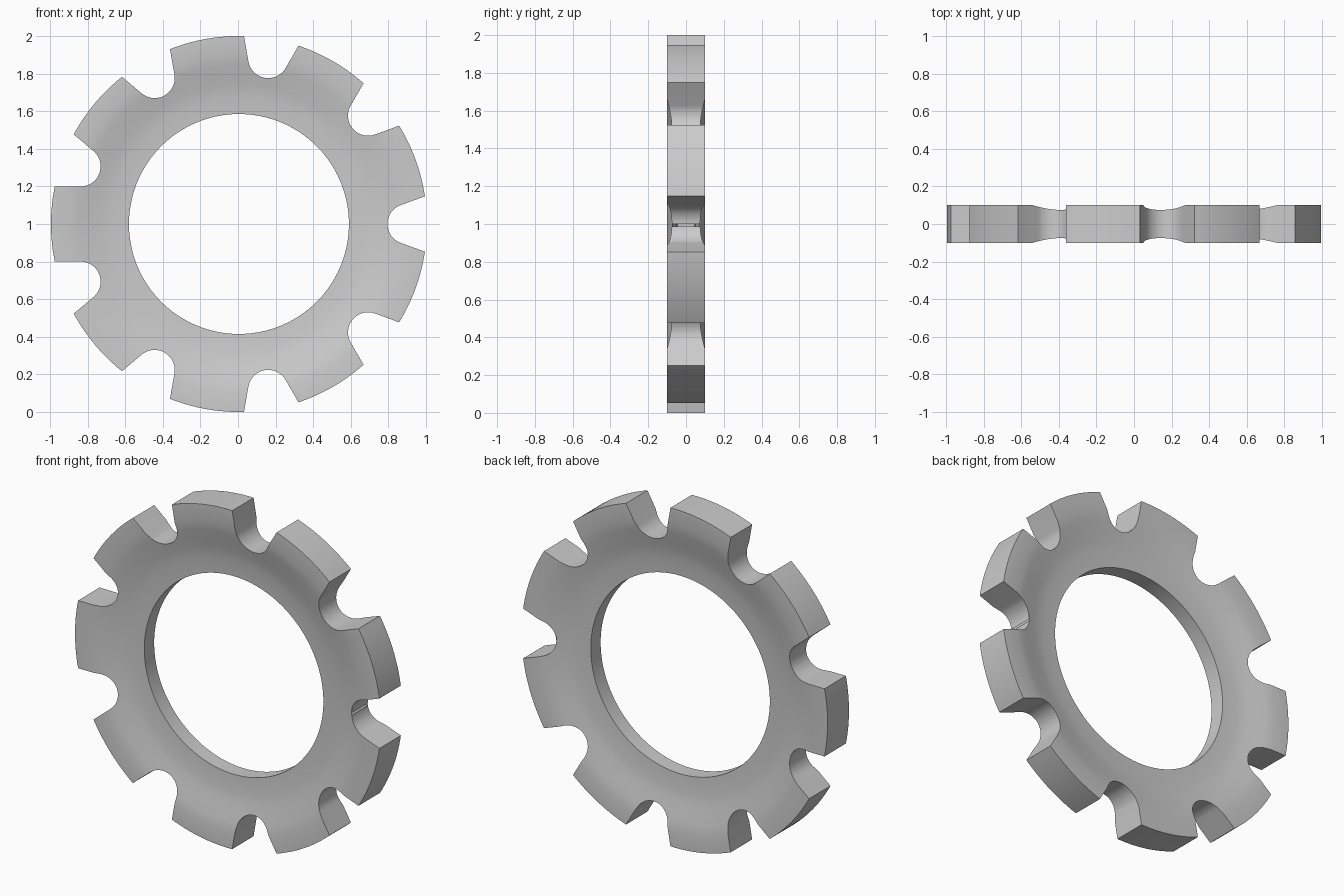
import bpy, bmesh
from math import sin, cos, tan, radians, tau

if "Cube" in bpy.data.objects:
    bpy.data.objects.remove(bpy.data.objects["Cube"], do_unlink=True)

SLOTS = 9
SEGMENTS = 180
BORE = 0.585
FLARE = radians(20)                    # slot walls run parallel to the tooth axes
ARC_X, ARC_R = 0.897, 0.107            # rounded slot bottom
CENTRE = (0.005, 0, 1)

steel = bpy.data.materials.new("plain_grey")
steel.use_nodes = True
grey = (0.6, 0.6, 0.6, 1)
steel.diffuse_color = grey
steel.node_tree.nodes["Principled BSDF"].inputs["Base Color"].default_value = grey


def make_object(name, bm):
    bmesh.ops.recalc_face_normals(bm, faces=bm.faces)
    mesh = bpy.data.meshes.new(name)
    bm.to_mesh(mesh)
    bm.free()
    mesh.materials.append(steel)
    obj = bpy.data.objects.new(name, mesh)
    obj.location = CENTRE
    bpy.context.collection.objects.link(obj)
    return obj


# Ring body: dished cross-section (radius, half thickness) turned around y
half = [(BORE, 0.046), (0.68, 0.051), (0.74, 0.062), (0.79, 0.075),
        (0.85, 0.089), (0.9, 0.1), (1.0, 0.1)]
section = [(r, -t) for r, t in half] + [(r, t) for r, t in reversed(half)]
bm = bmesh.new()
loops = []
for i in range(SEGMENTS):
    a = tau * i / SEGMENTS
    loops.append([bm.verts.new((r * cos(a), y, r * sin(a))) for r, y in section])
for i in range(SEGMENTS):
    here, there = loops[i - 1], loops[i]
    for j in range(len(section)):
        bm.faces.new((here[j - 1], here[j], there[j], there[j - 1]))
ring = make_object("notched_ring", bm)

# Slot cutters: flared notch with a round bottom, repeated around the rim
STEPS = 20
end = 1.1
wall = (end - BORE) * tan(FLARE)
outline = [(end, wall)]
for k in range(STEPS + 1):
    a = radians(90) + FLARE + (radians(180) - 2 * FLARE) * k / STEPS
    outline.append((ARC_X + ARC_R * cos(a), ARC_R * sin(a)))
outline.append((end, -wall))

bm = bmesh.new()
for s in range(SLOTS):
    a = tau * s / SLOTS
    front, back = [[bm.verts.new((x * cos(a) - z * sin(a), y, x * sin(a) + z * cos(a)))
                    for x, z in outline] for y in (-0.2, 0.2)]
    bm.faces.new(front)
    bm.faces.new(back)
    for k in range(len(outline)):
        bm.faces.new((front[k - 1], front[k], back[k], back[k - 1]))
cutter = make_object("slot_cutter", bm)
cutter.hide_render = True

# Cut the slots and drop the cutter
cut = ring.modifiers.new("slots", "BOOLEAN")
cut.operation = "DIFFERENCE"
cut.solver = "EXACT"
cut.object = cutter
bpy.ops.object.select_all(action="DESELECT")
ring.select_set(True)
bpy.context.view_layer.objects.active = ring
bpy.ops.object.modifier_apply(modifier=cut.name)
bpy.data.objects.remove(cutter, do_unlink=True)
bpy.ops.object.shade_smooth_by_angle(angle=radians(30))
